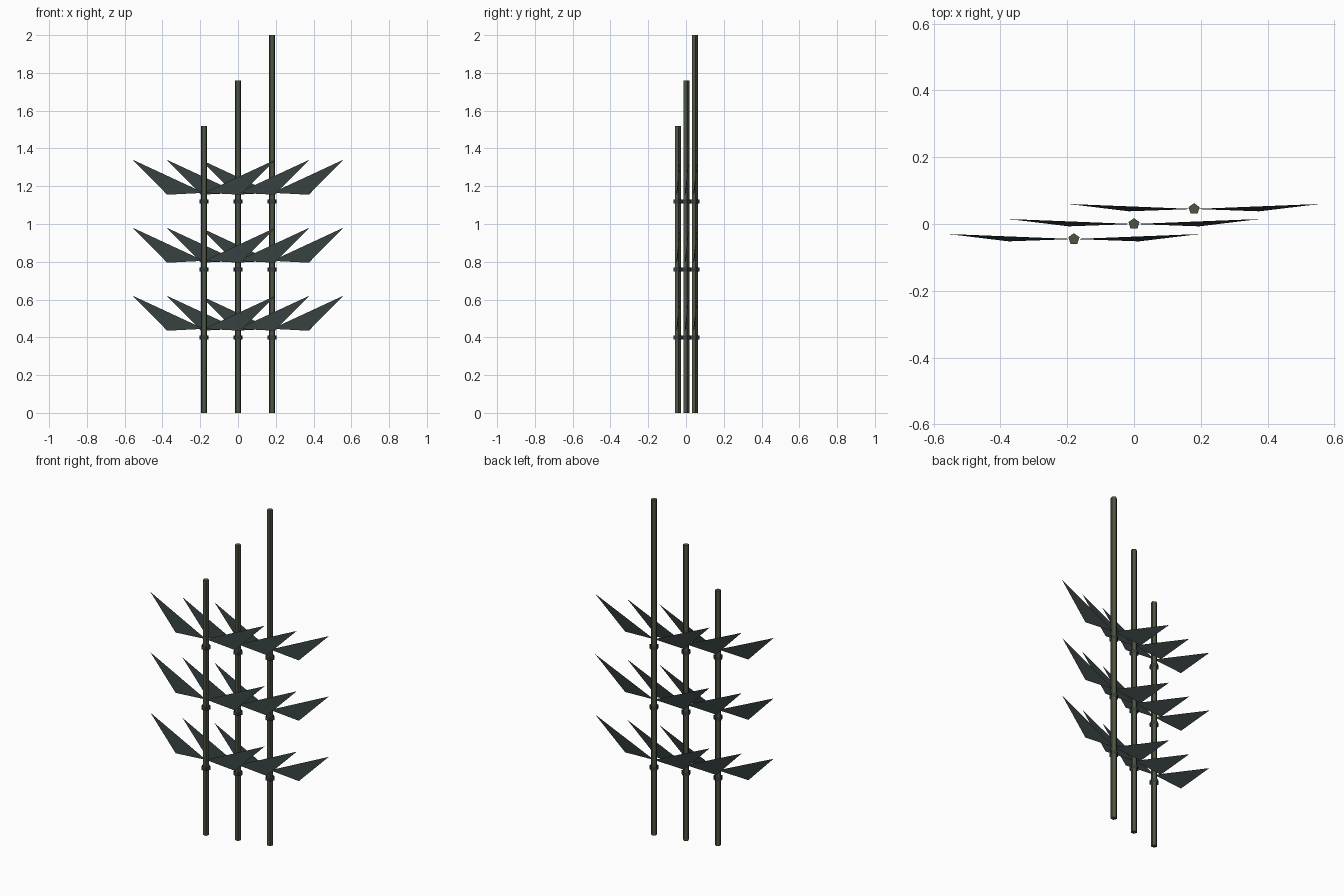
import bpy, bmesh, math

if "Cube" in bpy.data.objects:
    bpy.data.objects.remove(bpy.data.objects["Cube"])


def material(name, rgb):
    m = bpy.data.materials.new(name)
    m.diffuse_color = (*rgb, 1)
    m.use_nodes = True
    m.node_tree.nodes["Principled BSDF"].inputs["Base Color"].default_value = m.diffuse_color
    return m


STALK = material("olive stalk", (0.075, 0.09, 0.055))
LEAF = material("dark slate green", (0.034, 0.047, 0.047))


def make(name, verts, faces, mat, loc):
    me = bpy.data.meshes.new(name)
    me.from_pydata(verts, [], faces)
    me.materials.append(mat)
    ob = bpy.data.objects.new(name, me)
    ob.location = loc
    bpy.context.collection.objects.link(ob)
    return ob


def prism(name, radius, height, mat, loc, capped):
    # five-sided upright tube with one corner towards +y
    ring = [(radius * math.cos(math.radians(90 + 72 * i)),
             radius * math.sin(math.radians(90 + 72 * i))) for i in range(5)]
    verts = [(x, y, z) for z in (0, height) for x, y in ring]
    faces = [(i, (i + 1) % 5, 5 + (i + 1) % 5, 5 + i) for i in range(5)]
    if capped:
        faces += [(4, 3, 2, 1, 0), (5, 6, 7, 8, 9)]
    return make(name, verts, faces, mat, loc)


for x, y, height in ((-0.18, -0.045, 1.52), (0, 0, 1.76), (0.18, 0.045, 2.0)):
    prism("stalk", 0.0175, height, STALK, (x, y, 0), True)
    for tier in range(3):
        z = 0.40 + 0.36 * tier
        # open collar below each leaf pair
        prism("collar", 0.0255, 0.022, LEAF, (x, y, z - 0.011), False)
        # mirrored pair of single-triangle leaves
        for side in (-1, 1):
            tri = [(0, 0, 0.045), (0.195 * side, -0.007, 0.035),
                   (0.377 * side, 0.015, 0.22)]
            make("leaf", tri, [(0, 1, 2) if side > 0 else (0, 2, 1)],
                 LEAF, (x, y, z))
